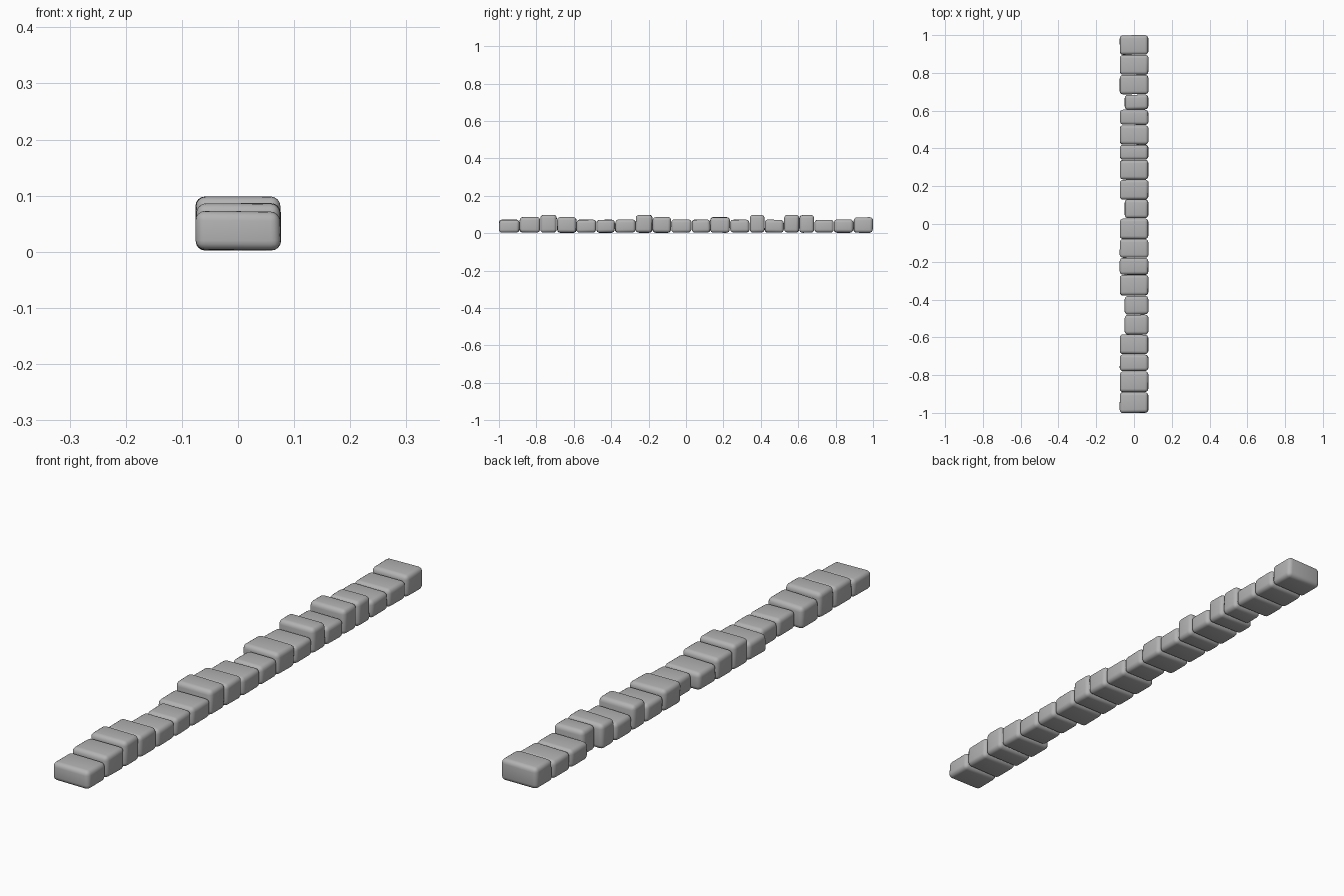
import bpy, bmesh, math, random

random.seed(4)
cube = bpy.data.objects.get("Cube")
if cube:
    bpy.data.objects.remove(cube, do_unlink=True)

stone_grey = bpy.data.materials.new("stone_grey")
stone_grey.use_nodes = True
colour = (0.45, 0.45, 0.45, 1)
stone_grey.diffuse_color = colour
stone_grey.node_tree.nodes["Principled BSDF"].inputs["Base Color"].default_value = colour

RIGHT = 0.077
FULL, NARROW = -0.076, -0.05
LOW, MID, TALL = 0.074, 0.087, 0.099


def make_stone(name, left, y0, y1, height):
    """Rounded, slightly uneven kerb stone between two y positions."""
    bm = bmesh.new()
    bmesh.ops.create_cube(bm, size=1)
    for v in bm.verts:
        x = RIGHT if v.co.x > 0 else left
        y = y1 if v.co.y > 0 else y0
        z = height if v.co.z > 0 else 0.002
        # Corners drawn in unevenly, a little more at the top
        pull = 0.003 if v.co.z > 0 else 0.001
        v.co = (x - math.copysign(random.uniform(0, pull), x),
                y + random.uniform(-0.002, 0.002),
                z - math.copysign(random.uniform(0, 0.003), z - 0.03))
    # Worn, rounded edges
    bmesh.ops.bevel(bm, geom=bm.edges[:], offset=0.017, segments=4,
                    profile=0.5, affect='EDGES', clamp_overlap=True)
    mesh = bpy.data.meshes.new(name)
    bm.to_mesh(mesh)
    bm.free()
    mesh.materials.append(stone_grey)
    obj = bpy.data.objects.new(name, mesh)
    bpy.context.collection.objects.link(obj)
    mesh.shade_smooth()


# Stones from front to back: back end of each, height, left edge
stones = [
    (-0.89, LOW, FULL), (-0.78, MID, FULL), (-0.69, TALL, FULL), (-0.585, MID, FULL),
    (-0.48, LOW, NARROW), (-0.38, LOW, NARROW), (-0.27, LOW, FULL), (-0.18, TALL, FULL),
    (-0.08, MID, FULL), (0.03, LOW, FULL), (0.13, LOW, NARROW), (0.235, MID, FULL),
    (0.34, LOW, FULL), (0.42, TALL, FULL), (0.525, LOW, FULL), (0.605, TALL, FULL),
    (0.685, TALL, NARROW), (0.79, LOW, FULL), (0.895, LOW, FULL), (1.0, MID, FULL),
]
start = -1.0
for i, (end, height, left) in enumerate(stones, 1):
    make_stone(f"kerb_stone_{i:02d}", left, start + 0.001, end - 0.001, height)
    start = end
